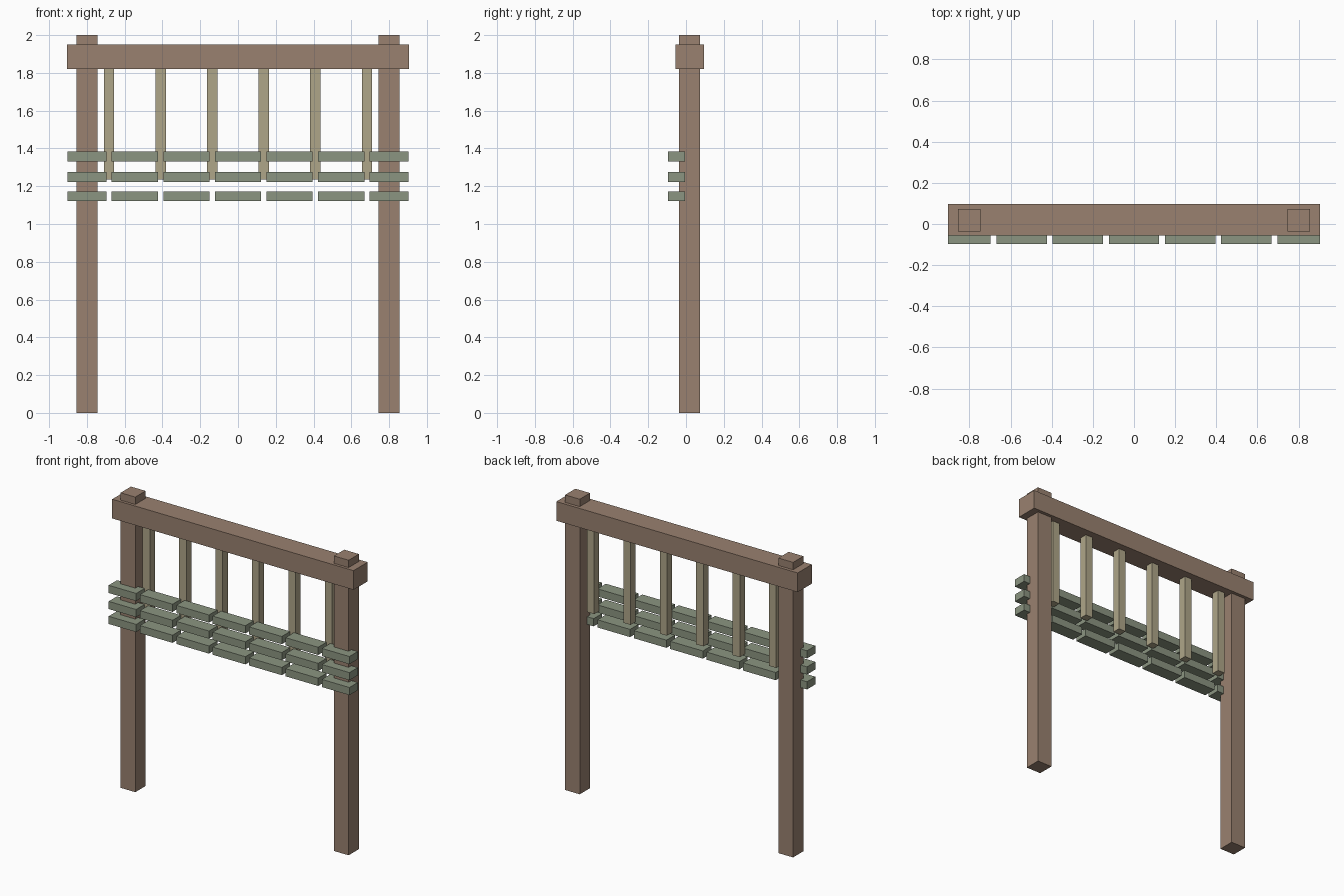
import bpy

if "Cube" in bpy.data.objects:
    bpy.data.objects.remove(bpy.data.objects["Cube"])


def material(name, rgb):
    m = bpy.data.materials.new(name)
    m.diffuse_color = (*rgb, 1)
    m.use_nodes = True
    m.node_tree.nodes["Principled BSDF"].inputs["Base Color"].default_value = m.diffuse_color
    return m


brown = material("brown_wood", (0.32, 0.22, 0.16))
tan = material("tan_wood", (0.43, 0.38, 0.25))
green = material("green_paint", (0.26, 0.30, 0.22))


def box(name, x, y, z, mat):
    """Box from (min, max) ranges on each axis."""
    bpy.ops.mesh.primitive_cube_add(size=1, location=[(a + b) / 2 for a, b in (x, y, z)])
    o = bpy.context.object
    o.name = name
    o.scale = [b - a for a, b in (x, y, z)]
    bpy.ops.object.transform_apply(location=False, rotation=False, scale=True)
    o.data.materials.append(mat)
    return o


# Two square posts and the top beam
for side, cx in (("left", -0.80), ("right", 0.80)):
    box(f"{side}_post", (cx - 0.055, cx + 0.055), (-0.036, 0.074), (0, 2), brown)
box("top_beam", (-0.905, 0.905), (-0.055, 0.096), (1.82, 1.95), brown)

# Hanging bars, one behind each gap between the slats
gaps = [(i - 2.5) * 0.273 for i in range(6)]
for i, gx in enumerate(gaps):
    box(f"hanging_bar_{i + 1}", (gx - 0.027, gx + 0.027), (-0.007, 0.047), (1.235, 1.84), tan)

# Three rows of short slats
starts = [-0.903] + [g + 0.014 for g in gaps]
ends = [g - 0.014 for g in gaps] + [0.903]
for row, z in enumerate((1.147, 1.248, 1.357)):
    for i, (a, b) in enumerate(zip(starts, ends)):
        box(f"slat_row{row + 1}_{i + 1}", (a, b), (-0.096, -0.006), (z - 0.026, z + 0.026), green)
